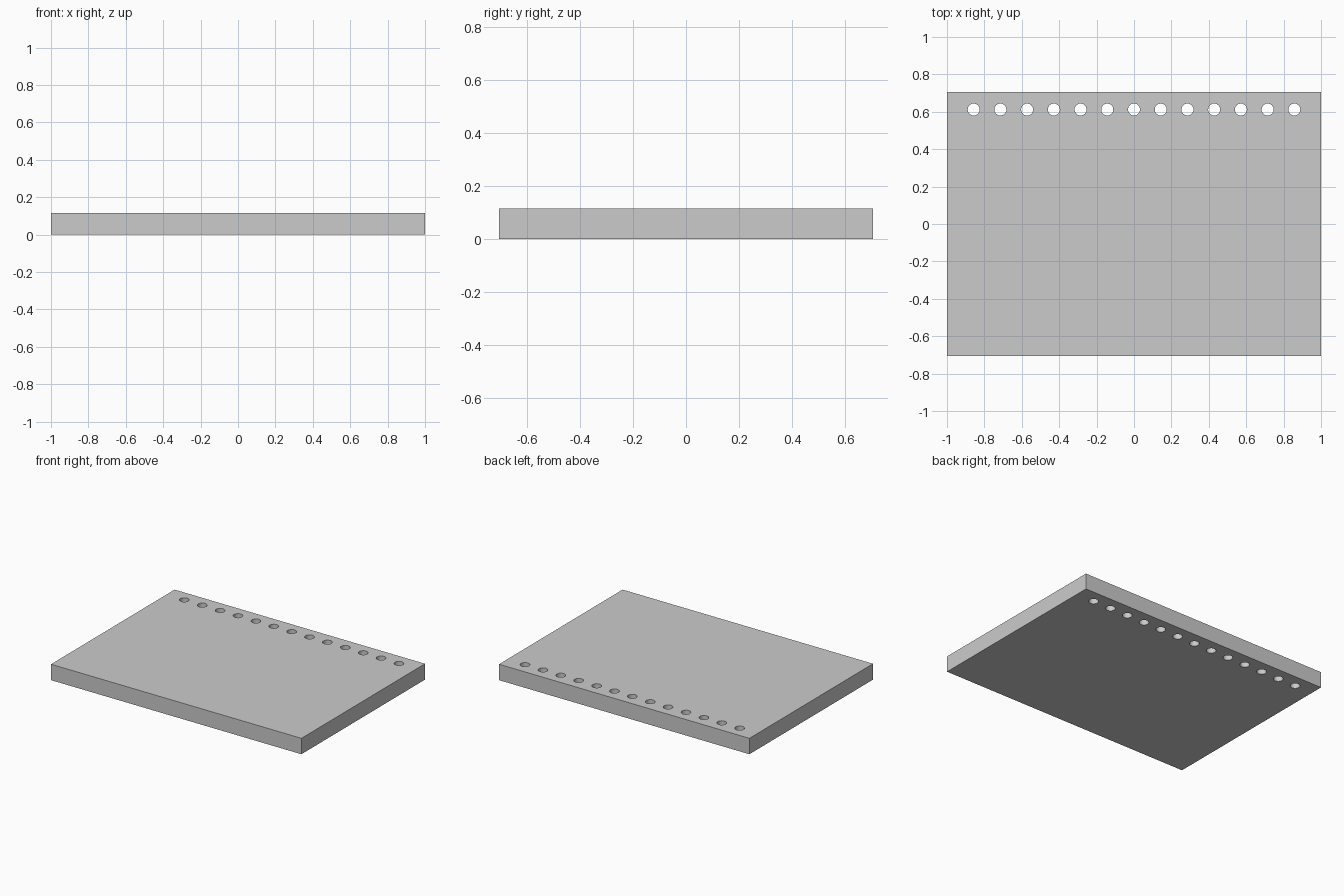
import bpy, bmesh
from mathutils import Matrix

if "Cube" in bpy.data.objects:
    bpy.data.objects.remove(bpy.data.objects["Cube"])

W, D, H = 2.0, 1.41, 0.115
HOLES, HOLE_R, HOLE_Y = 13, 0.032, 0.612


def make_object(name, bm):
    mesh = bpy.data.meshes.new(name)
    bm.to_mesh(mesh)
    bm.free()
    obj = bpy.data.objects.new(name, mesh)
    bpy.context.collection.objects.link(obj)
    return obj


# Paper block
bm = bmesh.new()
bmesh.ops.create_cube(bm, size=1, matrix=Matrix.Translation((0, 0, H / 2)) @ Matrix.Diagonal((W, D, H, 1)))
block = make_object("paper_block", bm)

# Row of punch cutters along the back edge
bm = bmesh.new()
for i in range(HOLES):
    x = (i - HOLES // 2) * W / (HOLES + 1)
    bmesh.ops.create_cone(bm, cap_ends=True, segments=32, radius1=HOLE_R, radius2=HOLE_R,
                          depth=H * 2, matrix=Matrix.Translation((x, HOLE_Y, H / 2)))
cutter = make_object("hole_cutter", bm)

# Punch the holes, then drop the cutter
mod = block.modifiers.new("holes", 'BOOLEAN')
mod.operation = 'DIFFERENCE'
mod.solver = 'EXACT'
mod.object = cutter
bpy.context.view_layer.objects.active = block
block.select_set(True)
cutter.select_set(False)
bpy.ops.object.modifier_apply(modifier=mod.name)
bpy.data.objects.remove(cutter)
bpy.ops.object.shade_smooth_by_angle()
